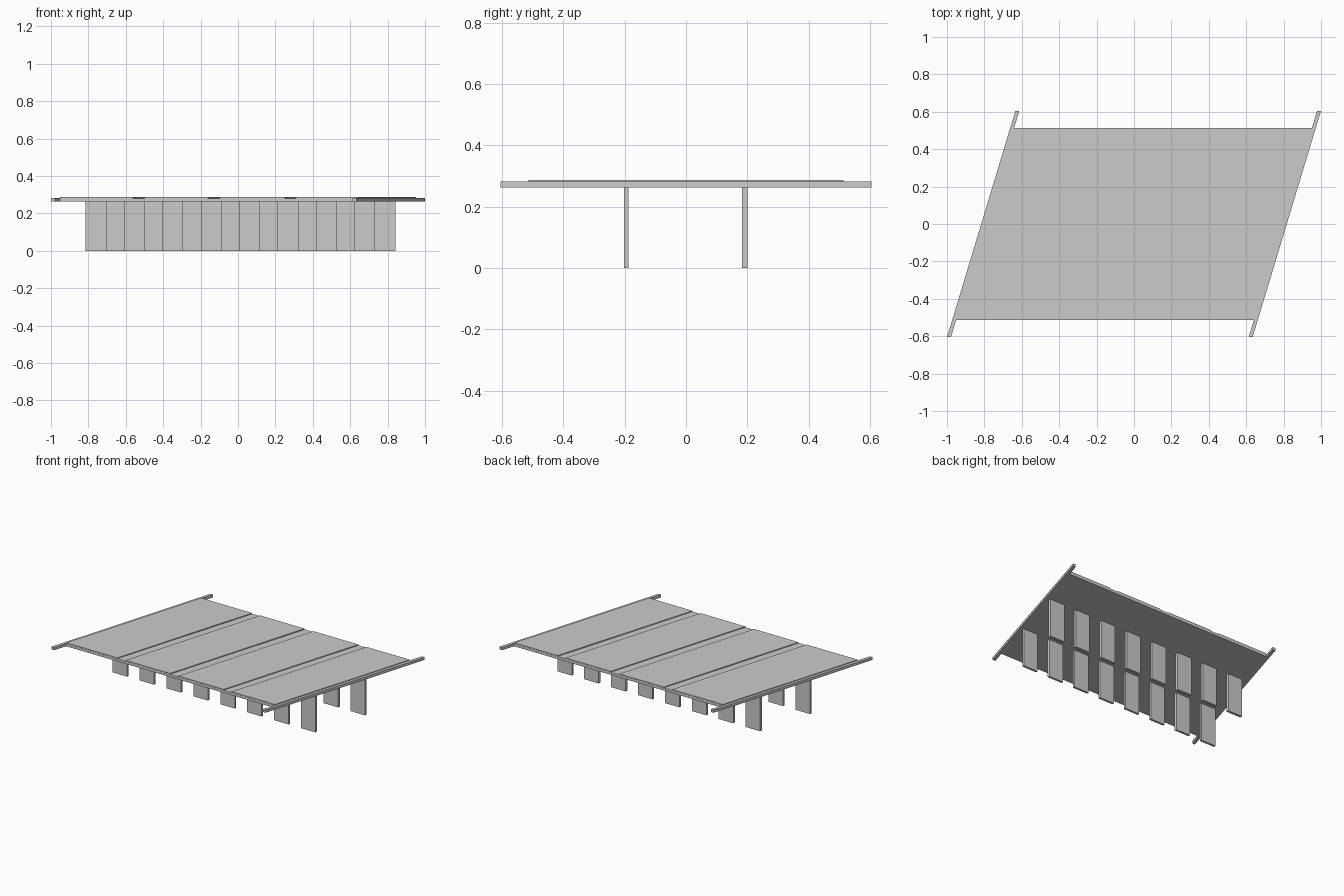
import bpy

if "Cube" in bpy.data.objects:
    bpy.data.objects.remove(bpy.data.objects["Cube"])

SKEW = 0.302  # x shift per unit of y


def prism(name, x0, x1, y0, y1, z0, z1, skew=SKEW):
    """Box whose x ends follow the skewed direction of the deck."""
    v = [(x + skew * y, y, z) for z in (z0, z1)
         for x, y in ((x0, y0), (x1, y0), (x1, y1), (x0, y1))]
    f = [(3, 2, 1, 0), (4, 5, 6, 7), (0, 1, 5, 4),
         (1, 2, 6, 5), (2, 3, 7, 6), (3, 0, 4, 7)]
    me = bpy.data.meshes.new(name)
    me.from_pydata(v, [], f)
    ob = bpy.data.objects.new(name, me)
    bpy.context.collection.objects.link(ob)
    return ob


# Long end beams on both skewed sides
prism("end_beam_left", -0.817, -0.796, -0.605, 0.605, 0.263, 0.282)
prism("end_beam_right", 0.796, 0.817, -0.605, 0.605, 0.263, 0.282)

# Deck slab between the beams
prism("deck_slab", -0.796, 0.796, -0.514, 0.514, 0.263, 0.281)

# Raised surface panels separated by shallow joints
for i, (a, b) in enumerate([(-0.796, -0.407), (-0.345, -0.005),
                            (0.06, 0.405), (0.465, 0.796)]):
    prism(f"surface_panel_{i + 1}", a, b, -0.513, 0.513, 0.281, 0.287)

# Two rows of flat piers, offset to follow the skew
for row, x_start, y0, y1 in (("front", -0.815, -0.202, -0.187),
                             ("back", -0.706, 0.182, 0.2)):
    for i in range(8):
        x = x_start + 0.2053 * i
        prism(f"{row}_pier_{i + 1}", x, x + 0.111, y0, y1, 0, 0.264, skew=0)
